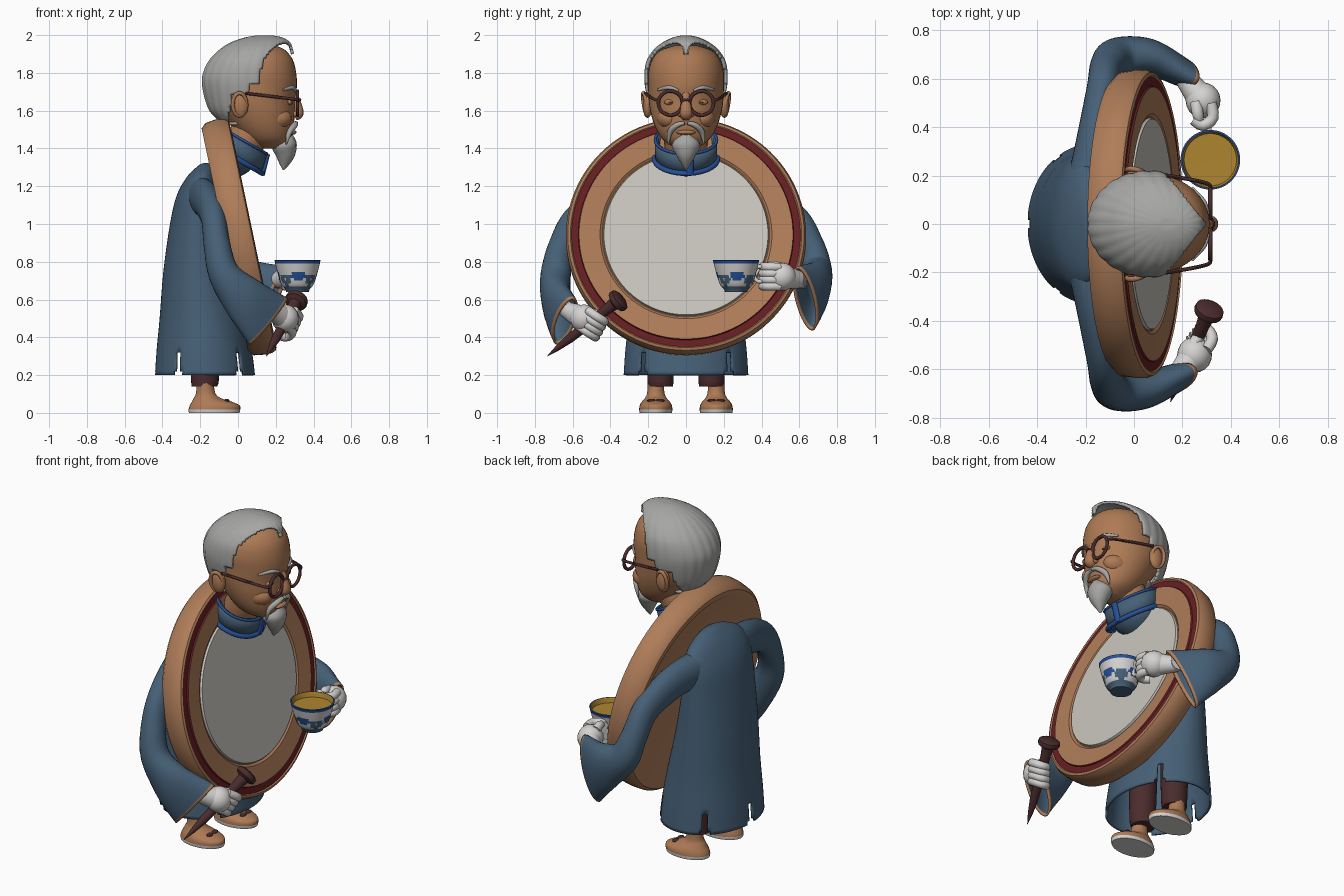
import bpy, bmesh, math
from mathutils import Vector as V

if "Cube" in bpy.data.objects:
    bpy.data.objects.remove(bpy.data.objects["Cube"])

COL = dict(robe=(.062, .118, .185), trim_blue=(.02, .08, .32), skin=(.42, .195, .09),
           wood=(.43, .205, .1), dark_red=(.135, .013, .016), drum_white=(.59, .565, .52),
           glove_white=(.66, .65, .635), grey_hair=(.38, .385, .37), dark_brown=(.07, .025, .026),
           tea_gold=(.42, .235, .03))
MAT = {}
for k, c in COL.items():
    MAT[k] = bpy.data.materials.new(k)
    MAT[k].diffuse_color = (*c, 1)


def finish(bm, name, mats, angle=45, thick=0):
    bmesh.ops.recalc_face_normals(bm, faces=bm.faces)
    me = bpy.data.meshes.new(name)
    bm.to_mesh(me)
    bm.free()
    ob = bpy.data.objects.new(name, me)
    bpy.context.collection.objects.link(ob)
    for m in mats:
        me.materials.append(MAT[m])
    bpy.ops.object.select_all(action='DESELECT')
    ob.select_set(True)
    bpy.context.view_layer.objects.active = ob
    bpy.ops.object.shade_smooth_by_angle(angle=math.radians(angle))
    if thick:
        so = ob.modifiers.new("thickness", 'SOLIDIFY')
        so.thickness = thick
    return ob


def loft(name, rings, mats, rule=None, kill=None, cap=True, angle=45, thick=0):
    """Skin a list of rings; rule(ring index, centre) gives a material, kill(...) opens faces."""
    bm = bmesh.new()
    vs = [[bm.verts.new(p) for p in r] for r in rings]
    n = len(rings[0])
    for i in range(len(vs) - 1):
        for j in range(n):
            k = (j + 1) % n
            q = (vs[i][j], vs[i][k], vs[i + 1][k], vs[i + 1][j])
            c = sum((v.co for v in q), V()) / 4
            if kill and kill(i, j, c):
                continue
            f = bm.faces.new(q)
            f.material_index = rule(i, c) if rule else 0
    if cap:
        for i, ring in ((0, vs[0]), (len(vs) - 2, vs[-1])):
            f = bm.faces.new(ring)
            f.material_index = rule(i, f.calc_center_median()) if rule else 0
    loose = [v for v in bm.verts if not v.link_faces]
    bmesh.ops.delete(bm, geom=loose, context='VERTS')
    return finish(bm, name, mats, angle, thick)


def ring(c, u, v, n=32):
    c, u, v = V(c), V(u), V(v)
    return [c + u * math.cos(a) + v * math.sin(a) for a in (2 * math.pi * i / n for i in range(n))]


def spline(pts, steps):
    out, P = [], [V(p) for p in pts]
    for i in range(len(P) - 1):
        a, b, c, d = P[max(i - 1, 0)], P[i], P[i + 1], P[min(i + 2, len(P) - 1)]
        for s in range(steps):
            t = s / steps
            out.append(.5 * (2 * b + (c - a) * t + (2 * a - 5 * b + 4 * c - d) * t * t
                             + (3 * b - a - 3 * c + d) * t ** 3))
    return out + [P[-1]]


def zloft(name, prof, mats, y=0, n=40, steps=4, ripple=0, **kw):
    """Stack of ellipses from (z, back x, front x, half width)."""
    rs = []
    for z, xb, xf, ry in spline(prof, steps):
        c = V(((xb + xf) / 2, y, z))
        r = ring(c, ((xf - xb) / 2, 0, 0), (0, ry, 0), n)
        rs.append([c + (p - c) * (1 + ripple * abs(math.sin(i * 24 * math.pi / n)))
                   for i, p in enumerate(r)])
    return loft(name, rs, mats, **kw)


def tube(name, pts, mats, ref=(0, 0, 1), n=16, steps=5, **kw):
    """Sweep through (x, y, z, sideways radius, upright radius)."""
    S = spline(pts, steps)
    rs = []
    for i, p in enumerate(S):
        t = (S[min(i + 1, len(S) - 1)] - S[max(i - 1, 0)]).to_3d().normalized()
        h = t.cross(V(ref)).normalized()
        rs.append(ring(p.to_3d(), h * p[3], h.cross(t) * p[4], n))
    return loft(name, rs, mats, **kw)


def lathe(name, prof, mats, origin, axis, n=64, idx=None, rule=None):
    """Spin (radius, height) around an axis; idx lists a material per step."""
    a = V(axis).normalized()
    u = a.cross(V((0, 1, .01))).normalized()
    w = a.cross(u)
    rs = [ring(V(origin) + a * h, u * r, w * r, n) for r, h in prof]
    return loft(name, rs, mats, rule or (lambda i, c: idx[i] if idx else 0), angle=35)


def ball(name, loc, size, mat, n=20):
    bm = bmesh.new()
    bmesh.ops.create_uvsphere(bm, u_segments=n, v_segments=n // 2 + 2, radius=1)
    for v in bm.verts:
        v.co = V((v.co[i] * size[i] + loc[i] for i in range(3)))
    return finish(bm, name, [mat], 80)


def hoop(name, c, u, v, r, mat, n=40):
    rs = []
    c, u, v = V(c), V(u), V(v)
    k = u.cross(v).normalized()
    for i in range(n + 1):
        a = 2 * math.pi * i / n
        d = u * math.cos(a) + v * math.sin(a)
        rs.append(ring(c + d, d.normalized() * r, k * r, 10))
    return loft(name, rs, [mat], cap=False, angle=80)


# robe with slits at the sides and back of the hem
zloft("robe", [(.2, -.44, .09, .33), (.32, -.432, .075, .322), (.5, -.415, .04, .305), (.75, -.395, -.02, .29),
               (1, -.36, -.07, .28), (1.15, -.325, -.09, .275), (1.25, -.27, -.11, .23),
               (1.305, -.215, -.13, .12), (1.32, -.19, -.15, .04), (1.322, -.171, -.169, .001)],
      ["robe"], n=120, cap=False, thick=.012,
      kill=lambda i, j, c: i < 4 and any(abs(j + .5 - s) < 1.9 - i * .4 for s in (15, 41, 60, 79, 105)))

# drum: wooden body, red band, pale skin
T = math.radians(11.8)
AX = V((math.cos(T), 0, math.sin(T)))
lathe("drum", [(.001, -.13), (.54, -.13), (.57, -.15), (.605, -.15), (.628, -.125), (.636, -.07), (.636, -.03),
               (.626, -.006), (.612, 0), (.606, -.006), (.57, -.006), (.566, .002), (.455, -.004), (.443, -.014),
               (.438, -.014), (.434, -.002), (.001, -.002)], ["wood", "dark_red", "drum_white"],
      (.078, 0, .945), AX, 96, idx=[0] * 9 + [1, 1, 0, 0, 0, 2, 2, 2])

# sleeves with tan cuffs
ARMS = {
    "right": [(-.2, -.15, 1.15, .08, .1), (-.165, -.36, 1.12, .07, .1), (-.13, -.56, 1.03, .065, .085),
              (-.11, -.655, .88, .07, .075), (-.07, -.69, .73, .08, .085), (.04, -.685, .6, .078, .125),
              (.16, -.64, .485, .06, .165)],
    "left": [(-.2, .15, 1.15, .08, .1), (-.165, .36, 1.12, .07, .1), (-.13, .56, 1.03, .065, .085),
             (-.11, .655, .89, .07, .075), (-.065, .69, .765, .08, .09), (.06, .69, .68, .075, .135),
             (.19, .63, .605, .06, .19)]}
for side, p in ARMS.items():
    tube(side + "_sleeve", p, ["robe", "wood"], n=28, steps=7, cap=False, thick=.012,
         rule=lambda i, c: 1 if i >= 41 else 0)


# gloved hands
def hand(name, wrist, palm, fwd, spread, curl):
    w, p, f, s, c = V(wrist), V(palm), V(fwd).normalized(), V(spread).normalized(), V(curl).normalized()
    tube(name + "_wrist", [(*(w - f * .03), .045, .045), (*w, .045, .047), (*p, .062, .068)], ["glove_white"])
    ball(name + "_palm", p, (.072, .074, .074), "glove_white")
    for i in range(4):
        b = p + s * (i - 1.5) * .034 + f * .02 - c * .03
        q = [b, b + f * .06, b + f * .08 + c * .045, b + f * .045 + c * .08]
        tube(name + "_finger", [(*v, .024, .024) for v in q], ["glove_white"], ref=s, n=10, steps=3)
    b = p + s * .05 + c * .03
    tube(name + "_thumb", [(*b, .026, .026), (*(b + f * .05 + s * .01), .024, .024),
                           (*(b + f * .09 + s * -.005), .015, .015)], ["glove_white"], ref=c, n=10, steps=3)


hand("right_hand", (.185, -.62, .54), (.25, -.54, .5), (.45, .8, -.55), (.35, .45, .8), (-.6, .5, -.3))
hand("left_hand", (.215, .6, .705), (.285, .51, .72), (.15, -1, .02), (0, 0, 1), (-1, -.3, 0))

# drumstick
A, B = V((.15, -.735, .3)), V((.315, -.345, .605))
lathe("drumstick", [(.001, 0), (.014, .07), (.024, .16), (.028, .42), (.034, .475), (.058, .487), (.062, .498),
                    (.06, .515), (.045, .524), (.001, .526)], ["dark_brown"], A, B - A, 20)


# tea cup with painted blotches
def paint(i, c):
    if i >= 11:
        return 1 if i < 14 else 2
    a = math.atan2(c.y - .265, c.x - .315)
    m = (a - .08 + .8) % 1.6 - .8
    if math.hypot(m, (c.z - .725) / .055) < .4:
        return 1
    if i < 3 or c.z > .787 or .6 < math.hypot((abs(m) - .8) / .9, (c.z - .705) / .07) + .55 < .98:
        return 3
    return 0


SIDE = [(.08 + .038 * (k / 8) ** .75, .03 + .015 * k) for k in range(9)]
lathe("cup", [(.001, 0), (.06, 0), (.064, .015)] + SIDE + [(.121, .163), (.123, .168), (.116, .17),
      (.113, .162), (.108, .14), (.001, .138)], ["glove_white", "trim_blue", "tea_gold", "robe"],
      (.315, .265, .64), (0, 0, 1), 64, rule=paint)
hoop("cup_handle", (.31, .39, .735), (0, .03, 0), (0, 0, .04), .011, "glove_white", 20)

# legs and shoes
for s in (1, -1):
    zloft("trouser_leg", [(.14, -.245, -.11, .066), (.2, -.25, -.1, .07), (.5, -.26, -.1, .08)],
          ["dark_brown"], s * .135, 24)
    zloft("shoe", [(0, -.26, .008, .085), (.018, -.262, .012, .088), (.04, -.255, .008, .085), (.058, -.245, -.03, .075),
                   (.078, -.235, -.09, .058), (.105, -.222, -.12, .046), (.17, -.22, -.13, .042)],
          ["skin", "glove_white"], s * .16, 32, rule=lambda i, c: 1 if c.z < .017 else 0)
    for d in (-1, 1):
        ball("shoe_bow", (-.06, s * .16 + d * .024, .066), (.016, .024, .008), "dark_brown", 10)

# collar, chest and neck
tube("neck", [(-.01, 0, 1.36, .1, .1), (.03, 0, 1.42, .115, .105), (.09, 0, 1.55, .12, .1)], ["skin"], ref=(1, 0, 0))
tube("chest", [(-.07, 0, 1.27, .08, .06), (-.03, 0, 1.33, .14, .1), (.0, 0, 1.38, .15, .11)], ["robe"], ref=(1, 0, 0))
U, W = V((.13, 0, -.075)), V((0, .165, 0))
lo, hi = V((-.005, 0, 1.345)), V((.025, 0, 1.445))
loft("collar", [ring(lo + (hi - lo) * t, U, W) for t in (0, .5, 1)], ["robe"], cap=False, thick=.018)
hoop("collar_lower_trim", lo, U * 1.03, W * 1.01, .014, "trim_blue")
hoop("collar_upper_trim", hi, U * .98, W * .99, .008, "trim_blue")
tube("collar_flap", [(.13, .02, 1.26, .02, .012), (.16, .02, 1.37, .02, .01)], ["trim_blue"], ref=(1, 0, 0))

# head
zloft("head", [(1.4, .1, .24, .05), (1.44, .04, .275, .115), (1.5, -.02, .292, .157), (1.58, -.08, .3, .185),
               (1.66, -.13, .302, .198), (1.73, -.14, .312, .2), (1.8, -.13, .308, .2), (1.87, -.1, .29, .18),
               (1.92, -.04, .25, .135), (1.945, .03, .2, .06)], ["skin"], angle=80)


# swept-back hair, opened for face and ears
def hairline(i, j, c):
    if c.z < 1.885 and c.x > .11 + .2 * max(0, c.z - 1.75) - (.05 if c.z < 1.74 else 0):
        return True
    if c.z >= 1.885 and c.x > .3 - .8 * abs(c.y):
        return True
    return c.z < 1.69 and c.x > -.035 - .15 * (1.69 - c.z)


zloft("hair", [(1.525, -.075, .06, .11), (1.56, -.115, .15, .15), (1.61, -.155, .24, .182), (1.7, -.182, .3, .21),
               (1.78, -.187, .31, .218), (1.86, -.155, .305, .208), (1.92, -.1, .29, .172), (1.96, -.04, .275, .125),
               (1.985, .03, .24, .075), (1.997, .09, .19, .03), (1.998, .13, .15, .005)],
      ["grey_hair"], n=120, steps=6, ripple=.018, kill=hairline, thick=.015)

# face details
tube("nose", [(.295, 0, 1.69, .02, .02), (.315, 0, 1.63, .026, .022), (.32, 0, 1.585, .033, .027),
              (.3, 0, 1.565, .025, .02)], ["skin"], ref=(1, 0, 0))
ball("lower_lip", (.285, 0, 1.485), (.025, .05, .013), "skin")
tube("beard", [(.24, 0, 1.47, .04, .05), (.245, 0, 1.42, .075, .066), (.25, 0, 1.37, .055, .054),
               (.245, 0, 1.32, .025, .028), (.24, 0, 1.286, .003, .003)], ["grey_hair"], ref=(1, 0, 0))
for s in (1, -1):
    tube("moustache", [(.306, s * .008, 1.535, .01, .012), (.298, s * .05, 1.522, .015, .017),
                       (.272, s * .085, 1.485, .015, .015), (.255, s * .095, 1.42, .003, .003)], ["grey_hair"], ref=(1, 0, 0))
    tube("eyebrow", [(.305, s * .04, 1.705, .007, .007), (.288, s * .09, 1.722, .011, .011),
                     (.24, s * .15, 1.71, .005, .006)], ["grey_hair"])
    ball("nostril_wing", (.3, s * .03, 1.583), (.02, .016, .016), "skin", 12)
    ball("cheek", (.2, s * .09, 1.56), (.085, .065, .06), "skin")
    ball("eyelid", (.272, s * .082, 1.645), (.016, .034, .016), "skin", 12)
    ball("pupil", (.285, s * .08, 1.643), (.005, .014, .006), "dark_brown", 10)
    ball("ear", (.012, s * .203, 1.63), (.043, .026, .068), "skin")
    hoop("ear_rim", (.008, s * .215, 1.633), (.036, s * -.008, 0), (0, s * .01, .06), .011, "skin", 24)
    hoop("glasses_rim", (.315, s * .082, 1.64), (0, .064, 0), (0, 0, .064), .0095, "dark_brown", 32)
    tube("glasses_temple", [(.315, s * .146, 1.655, .008, .008), (.3, s * .168, 1.66, .008, .008),
                            (.18, s * .193, 1.675, .008, .008), (.04, s * .213, 1.692, .008, .008)], ["dark_brown"], n=8)
tube("glasses_bridge", [(.318, -.022, 1.65, .007, .007), (.328, 0, 1.658, .007, .007), (.318, .022, 1.65, .007, .007)],
     ["dark_brown"], n=8)

for m in bpy.data.materials:
    if m.users and not m.is_grease_pencil:
        m.use_nodes = True
        m.node_tree.nodes["Principled BSDF"].inputs["Base Color"].default_value = m.diffuse_color
